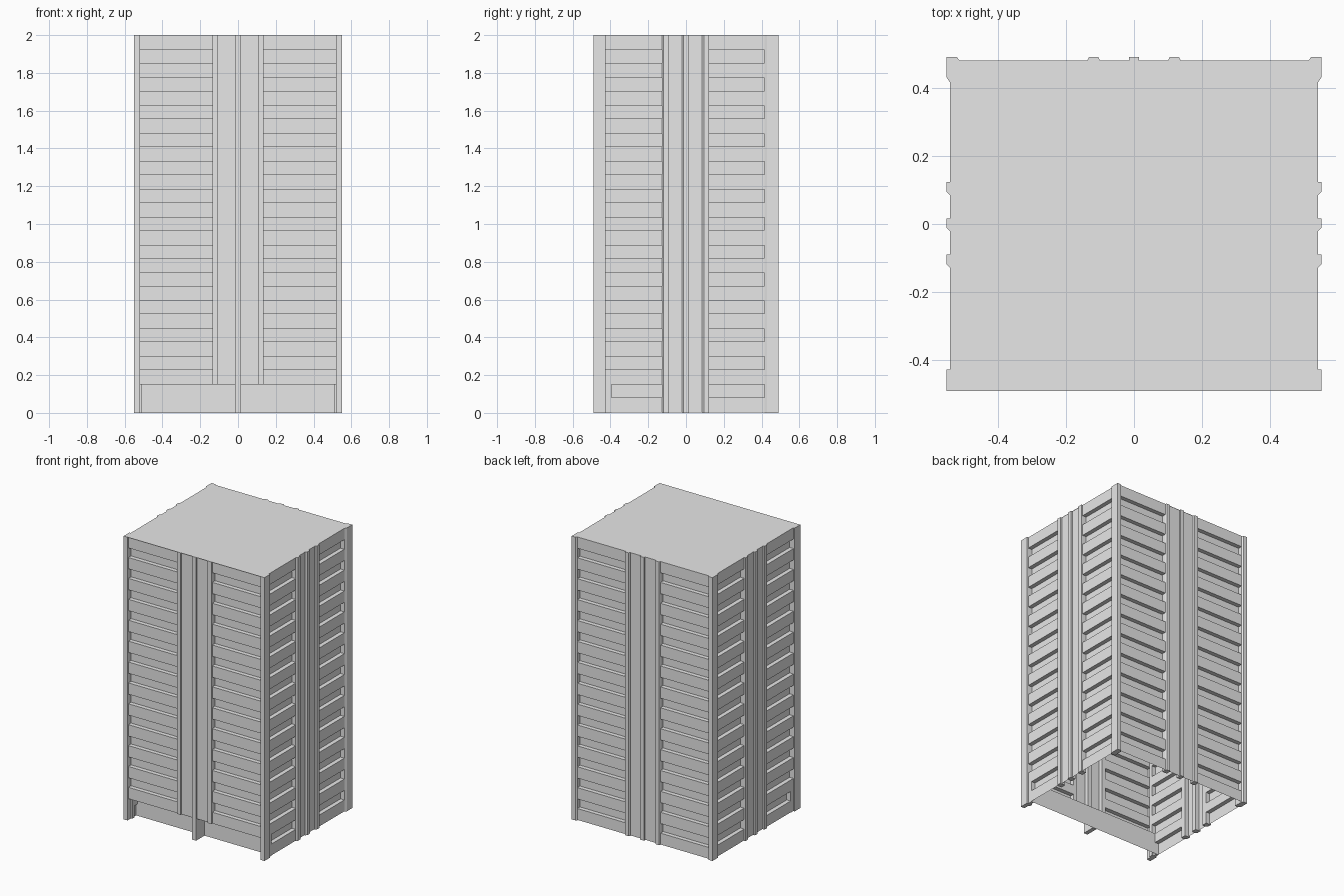
import bpy
import bmesh
from math import radians
from mathutils import Matrix

cube = bpy.data.objects.get("Cube")
if cube:
    bpy.data.objects.remove(cube)

GREY = (0.8, 0.8, 0.8, 1)
concrete = bpy.data.materials.new("concrete_grey")
concrete.use_nodes = True
concrete.diffuse_color = GREY
concrete.node_tree.nodes["Principled BSDF"].inputs["Base Color"].default_value = GREY

TOP, PITCH, BAND, RECESS = 2.0, 0.1475, 0.08, 0.03
X, Y = 0.54, 0.48          # wall planes
LIP = 0.01                 # how far the pillars stand out
PORCH = 0.15               # height of the set-back ground floor
PORCH_Y = -0.395


def finish(name, bm):
    mesh = bpy.data.meshes.new(name)
    bm.to_mesh(mesh)
    bm.free()
    mesh.materials.append(concrete)
    obj = bpy.data.objects.new(name, mesh)
    bpy.context.collection.objects.link(obj)
    return obj


def prism(name, outline, z0=0.0, z1=TOP):
    """Upright solid from a plan outline."""
    bm = bmesh.new()
    face = bm.faces.new([bm.verts.new((x, y, z0)) for x, y in outline])
    up = bmesh.ops.extrude_face_region(bm, geom=[face])["geom"]
    for v in up:
        if isinstance(v, bmesh.types.BMVert):
            v.co.z = z1
    bmesh.ops.recalc_face_normals(bm, faces=bm.faces)
    return finish(name, bm)


def pair(name, outline, z0=0.0):
    """The same solid on the left and the right."""
    prism("left_" + name, outline, z0)
    prism("right_" + name, [(-x, y) for x, y in outline], z0)


def sheet(name, u0, u1, profile, angle):
    """Open wall sheet swept along u; profile is (outward, z) from the top down."""
    bm = bmesh.new()
    rows = [[bm.verts.new((u, -v, z)) for u in (u0, u1)] for v, z in profile]
    for hi, lo in zip(rows, rows[1:]):
        bm.faces.new((lo[0], lo[1], hi[1], hi[0]))
    bm.transform(Matrix.Rotation(radians(angle), 4, "Z"))
    return finish(name, bm)


def banded(depth, bands):
    """Alternating outer and recessed bands."""
    points = []
    for k in range(bands):
        z = TOP - k * PITCH
        points += [(depth, z), (depth, z - BAND)]
        if k < bands - 1:
            points += [(depth - RECESS, z - BAND), (depth - RECESS, z - PITCH)]
    return points


# Four walls: banded panels at the sides, plain panels in the middle
for name, angle, depth, inner, outer, bands in (
        ("front", 0, Y, 0.12, 0.525, 13), ("right_side", 90, X, 0.105, 0.43, 14),
        ("back", 180, Y, 0.12, 0.525, 14), ("left_side", -90, X, 0.105, 0.43, 14)):
    profile = banded(depth, bands)
    base = profile[-1][1]
    sheet(name + "_banded_panel_a", -outer, -inner, profile, angle)
    sheet(name + "_banded_panel_b", inner, outer, profile, angle)
    sheet(name + "_plain_panel", -inner, inner,
          [(depth - 0.002, TOP), (depth - 0.002, base)], angle)

# Corner pillars, chamfered towards the back panels
XO, YO = X + LIP, Y + LIP
XI, YI = X - RECESS, Y - RECESS
pair("front_corner_pillar", [(XO, -YO), (XO, -0.427), (XI, -0.427), (XI, -YI),
                             (0.52, -YI), (0.52, -YO)])
pair("back_corner_pillar", [(XO, YO), (0.52, YO), (0.512, Y), (0.512, YI),
                            (XI, YI), (XI, 0.415), (X, 0.415), (XO, 0.43)])

# Side pillars with one chamfered edge
for label, y in (("front", -0.118), ("middle", -0.012), ("back", 0.095)):
    pair(label + "_side_pillar", [(XO, y), (XO, y + 0.028), (XI, y + 0.028),
                                  (XI, y - 0.01), (X, y - 0.01)])

# Front and back pillars
pair("front_pillar", [(0.105, -YO), (0.135, -YO), (0.135, -YI), (0.105, -YI)], PORCH)
pair("back_pillar", [(0.105, YO), (0.132, YO), (0.137, Y), (0.137, YI),
                     (0.1, YI), (0.1, Y)])
for label, s in (("front", -1), ("back", 1)):
    prism(label + "_middle_pillar", [(-0.015, s * YO), (0.015, s * YO),
                                     (0.015, s * YI), (-0.015, s * YI)])

# Set-back ground floor: wall, soffit and the posts that carry the front
sheet("ground_floor_wall", -0.525, 0.525, [(-PORCH_Y, PORCH), (-PORCH_Y, 0)], 0)
sheet("ground_floor_soffit", -0.525, 0.525, [(Y, PORCH), (-PORCH_Y, PORCH)], 0)
prism("middle_post", [(-0.015, -YI), (0.015, -YI), (0.015, PORCH_Y),
                      (-0.015, PORCH_Y)], 0, PORCH)
for label, s in (("left", 1), ("right", -1)):
    prism(label + "_post", [(s * 0.52, -YI), (s * X, -YI), (s * X, PORCH_Y),
                            (s * 0.52, PORCH_Y)], 0, PORCH)

# Flat roof, flush with the front pillars
bm = bmesh.new()
bm.faces.new([bm.verts.new((x, y, TOP)) for x, y in
              ((-X, -YO), (X, -YO), (X, Y), (-X, Y))])
finish("roof", bm)
